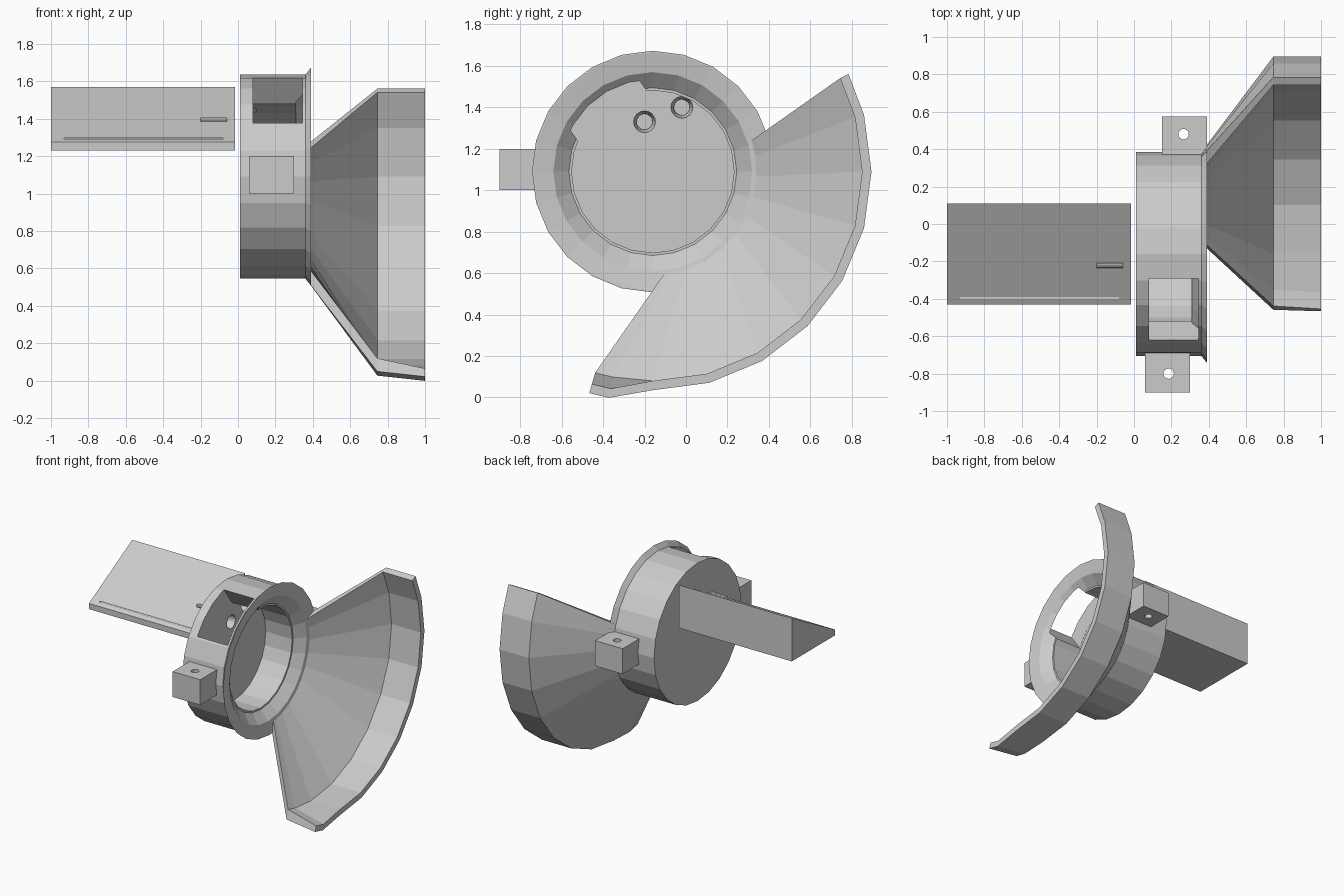
import bpy, bmesh, math
from mathutils import Matrix, Vector

if "Cube" in bpy.data.objects:
    bpy.data.objects.remove(bpy.data.objects["Cube"])

CY, CZ = -0.16, 1.09          # drum axis runs along x through this y, z
SIDES = 24

grey = bpy.data.materials.new("light_grey")
grey.diffuse_color = (0.6, 0.6, 0.6, 1)
grey.use_nodes = True
grey.node_tree.nodes["Principled BSDF"].inputs["Base Color"].default_value = grey.diffuse_color


def polar(x, r, deg):
    a = math.radians(deg)
    return (x, CY + r * math.cos(a), CZ + r * math.sin(a))


def finish(name, bm):
    bmesh.ops.remove_doubles(bm, verts=bm.verts, dist=1e-5)
    bmesh.ops.recalc_face_normals(bm, faces=bm.faces)
    me = bpy.data.meshes.new(name)
    bm.to_mesh(me)
    bm.free()
    me.materials.append(grey)
    ob = bpy.data.objects.new(name, me)
    bpy.context.collection.objects.link(ob)
    return ob


def box(name, lo, hi):
    bm = bmesh.new()
    lo, hi = Vector(lo), Vector(hi)
    m = Matrix.Translation((lo + hi) / 2) @ Matrix.Diagonal((hi - lo).to_4d())
    bmesh.ops.create_cube(bm, size=1, matrix=m)
    return finish(name, bm)


def rod(name, centre, r1, r2, depth, rot=Matrix(), sides=16):
    bm = bmesh.new()
    bmesh.ops.create_cone(bm, cap_ends=True, segments=sides, radius1=r1, radius2=r2,
                          depth=depth, matrix=Matrix.Translation(centre) @ rot)
    return finish(name, bm)


def cut(ob, cutter):
    mod = ob.modifiers.new("cut", 'BOOLEAN')
    mod.operation = 'DIFFERENCE'
    mod.solver = 'EXACT'
    mod.object = cutter
    bpy.context.view_layer.objects.active = ob
    bpy.ops.object.modifier_apply(modifier=mod.name)
    bpy.data.objects.remove(cutter)


# drum: cup with a flared flange and a funnel-shaped mouth
profile = [(0.01, 0), (0.01, 0.545), (0.36, 0.545), (0.39, 0.583), (0.39, 0.575),
           (0.375, 0.48), (0.31, 0.405), (0.31, 0.392), (0.08, 0.392), (0.08, 0)]
bm = bmesh.new()
rings = [[bm.verts.new(polar(x, r, i * 360 / SIDES)) for i in range(SIDES)] if r
         else [bm.verts.new((x, CY, CZ))] for x, r in profile]
for a, b in zip(rings, rings[1:]):
    for i in range(SIDES):
        j = (i + 1) % SIDES
        if len(a) == 1:
            bm.faces.new((a[0], b[i], b[j]))
        elif len(b) == 1:
            bm.faces.new((a[i], a[j], b[0]))
        else:
            bm.faces.new((a[i], a[j], b[j], b[i]))
bmesh.ops.dissolve_limit(bm, angle_limit=0.002, verts=bm.verts, edges=bm.edges)
drum = finish("drum", bm)

# side window, facing up and forward
window = box("window_cutter", (0.081, 0.2, -0.205), (0.345, 0.8, 0.205))
window.data.transform(Matrix.Translation((0, CY, CZ)) @ Matrix.Rotation(math.radians(126), 4, 'X'))
cut(drum, window)

# two tapered holes in the drum floor
for y, z in ((-0.20, 1.33), (-0.02, 1.40)):
    cut(drum, rod("hole_cutter", (0.045, y, z), 0.035, 0.056, 0.1,
                  Matrix.Rotation(math.pi / 2, 4, 'Y')))

# side lugs with vertical bolt holes
for name, x, y0, y1, hx, hy in (("front_lug", 0.06, -0.90, -0.69, 0.185, -0.80),
                                ("back_lug", 0.15, 0.37, 0.575, 0.265, 0.48)):
    lug = box(name, (x, y0, 1.0), (x + 0.24, y1, 1.2))
    cut(lug, rod("bolt_cutter", (hx, hy, 1.1), 0.028, 0.028, 0.4))

# fan: partial cone with a straight rim, lofted over columns of sections
bm = bmesh.new()
columns = []
for a in [26.5] + [15 - 15 * k for k in range(8)] + [-101, -106]:
    t = (26.5 - a) / 132.5
    root = 17.5 - 101.5 * t
    grow = 0.057 if a < -95 else 0          # the rim flares at its lower tip
    section = [(0.385, 0.50, root), (0.745, 1.01, a), (1.0, 1.01 + grow, a),
               (1.0, 1.055 + grow, a), (0.745, 1.055 + grow / 2, a), (0.36, 0.545, root)]
    columns.append([bm.verts.new(polar(*p)) for p in section])
for a, b in zip(columns, columns[1:]):
    for i in range(6):
        j = (i + 1) % 6
        bm.faces.new((a[i], a[j], b[j], b[i]))
for c in (columns[0], columns[-1]):
    bm.faces.new((c[0], c[1], c[4], c[5]))
    bm.faces.new((c[1], c[2], c[3], c[4]))
finish("fan", bm)

# wedge bar behind the drum
bm = bmesh.new()
section = [(-0.43, 1.23), (0.11, 1.23), (0.11, 1.57), (-0.43, 1.275)]
ends = [[bm.verts.new((x, y, z)) for y, z in section] for x in (-1.0, -0.015)]
for e in ends:
    bm.faces.new(e)
for i in range(4):
    j = (i + 1) % 4
    bm.faces.new((ends[0][i], ends[0][j], ends[1][j], ends[1][i]))
wedge = finish("wedge_bar", bm)

# thin slit along the front of the wedge slope, and a small peg lying on it
cut(wedge, box("slit_cutter", (-0.93, -0.401, 1.288), (-0.08, -0.36, 1.296)))
rod("peg", (-0.13, -0.22, 1.393), 0.014, 0.014, 0.14, Matrix.Rotation(math.pi / 2, 4, 'Y'), 8)
